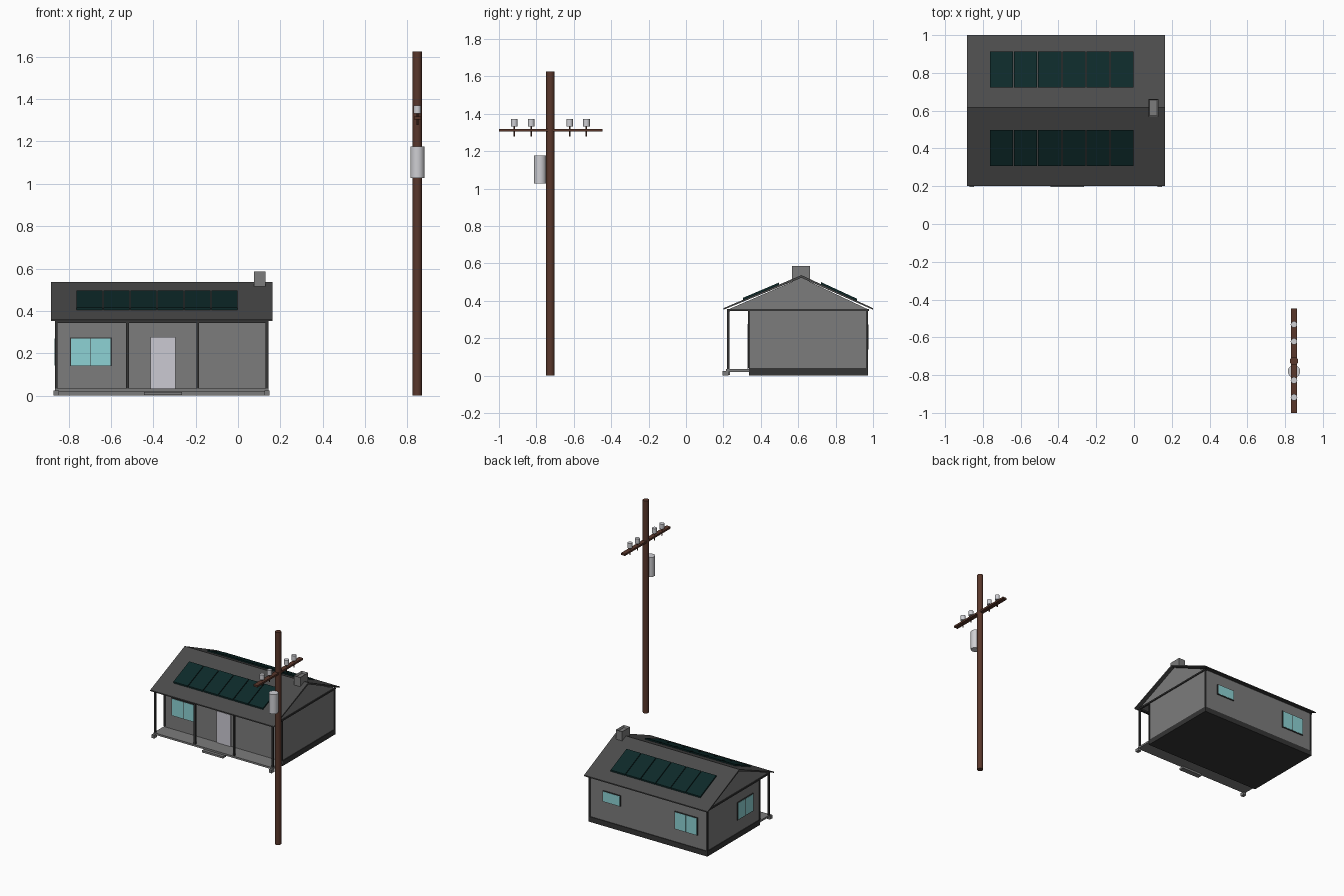
import bpy
import bmesh
from math import atan2, hypot
from mathutils import Vector

if "Cube" in bpy.data.objects:
    bpy.data.objects.remove(bpy.data.objects["Cube"])


def material(name, r, g, b):
    m = bpy.data.materials.new(name)
    m.use_nodes = True
    m.diffuse_color = (r, g, b, 1)
    bsdf = next(n for n in m.node_tree.nodes if n.type == 'BSDF_PRINCIPLED')
    bsdf.inputs["Base Color"].default_value = (r, g, b, 1)
    bsdf.inputs["Roughness"].default_value = 0.8
    return m


WALL = material("wall_grey", 0.2, 0.2, 0.2)
ROOF = material("roof_charcoal", 0.07, 0.07, 0.07)
TRIM = material("trim_dark", 0.035, 0.035, 0.035)
SOLAR = material("solar_teal", 0.004, 0.022, 0.022)
GLASS = material("window_aqua", 0.27, 0.65, 0.66)
DOOR = material("door_pale", 0.6, 0.59, 0.65)
WOOD = material("pole_brown", 0.1, 0.038, 0.024)
METAL = material("metal_light", 0.62, 0.62, 0.65)


def from_bmesh(name, bm, mat):
    bmesh.ops.recalc_face_normals(bm, faces=bm.faces)
    me = bpy.data.meshes.new(name)
    bm.to_mesh(me)
    bm.free()
    ob = bpy.data.objects.new(name, me)
    bpy.context.collection.objects.link(ob)
    me.materials.append(mat)
    return ob


def box(name, x, y, z, mat):
    """Box from (min, max) ranges."""
    bm = bmesh.new()
    bmesh.ops.create_cube(bm, size=1)
    for v in bm.verts:
        v.co = Vector([(r[0] + r[1]) / 2 + c * (r[1] - r[0]) for r, c in zip((x, y, z), v.co)])
    return from_bmesh(name, bm, mat)


def prism(name, profile, x, mat):
    """Extrude a (y, z) profile along x."""
    bm = bmesh.new()
    face = bm.faces.new([bm.verts.new((x[0], p, q)) for p, q in profile])
    out = bmesh.ops.extrude_face_region(bm, geom=[face])["geom"]
    bmesh.ops.translate(bm, verts=[v for v in out if isinstance(v, bmesh.types.BMVert)],
                        vec=(x[1] - x[0], 0, 0))
    return from_bmesh(name, bm, mat)


def cylinder(name, x, y, z, radius, mat, sides=16):
    bm = bmesh.new()
    bmesh.ops.create_cone(bm, cap_ends=True, segments=sides, radius1=radius,
                          radius2=radius, depth=z[1] - z[0])
    bmesh.ops.translate(bm, verts=bm.verts, vec=(x, y, sum(z) / 2))
    ob = from_bmesh(name, bm, mat)
    bpy.context.view_layer.objects.active = ob
    ob.select_set(True)
    bpy.ops.object.shade_smooth_by_angle(angle=0.6)
    ob.select_set(False)
    return ob


# House body
X0, X1 = -0.857, 0.137
Y0, Y1 = 0.337, 0.968
EAVE, RIDGE, RIDGE_Y = 0.352, 0.537, 0.617
FRONT, BACK = 0.2, 1.0
box("house_walls", (X0, X1), (Y0, Y1), (0.002, EAVE), WALL)
box("plinth", (X0 - 0.005, X1 + 0.005), (Y0, Y1 + 0.005), (0, 0.04), TRIM)
for i, x in enumerate((X0, X1)):
    for j, y in enumerate((Y0, Y1)):
        box(f"corner_trim_{i}{j}", (x - 0.006, x + 0.006), (y - 0.005, y + 0.005),
            (0.04, EAVE), TRIM)

# Gable infill, tie beams and the two roof slopes
prism("gable_infill", [(0.222, EAVE), (0.978, EAVE), (RIDGE_Y, RIDGE - 0.014)], (X0, X1), WALL)
for side, x in (("right", X0), ("left", X1)):
    box(f"gable_beam_{side}", (x - 0.007, x + 0.007), (0.222, 0.978), (0.345, 0.357), TRIM)
T = 0.014
for side, y in (("front", FRONT), ("back", BACK)):
    prism(f"roof_{side}", [(y, EAVE), (y, EAVE + T * 0.6), (RIDGE_Y, RIDGE),
                           (RIDGE_Y, RIDGE - T)], (-0.883, 0.163), ROOF)
box("porch_beam", (X0 - 0.007, X1 + 0.007), (0.218, 0.234), (0.342, 0.356), TRIM)

# Chimney with a recessed flue
chimney = box("chimney", (0.076, 0.13), (0.567, 0.663), (0.48, 0.587), WALL)
bm = bmesh.new()
bm.from_mesh(chimney.data)
top = [f for f in bm.faces if f.normal.z > 0.9]
bmesh.ops.inset_region(bm, faces=top, thickness=0.01)
bmesh.ops.translate(bm, verts=top[0].verts, vec=(0, 0, -0.015))
bm.to_mesh(chimney.data)
bm.free()

# Solar panels, six on each slope
for side, eave_y, y_low, y_high in (("front", FRONT, 0.306, 0.498), ("back", BACK, 0.914, 0.722)):
    slope = (RIDGE - EAVE - T * 0.6) / (RIDGE_Y - eave_y)

    def roof_z(y):
        return EAVE + T * 0.6 + (y - eave_y) * slope

    for i in range(6):
        x = -0.762 + i * 0.1275
        prism(f"solar_panel_{side}_{i + 1}",
              [(y_low, roof_z(y_low) - 0.002), (y_high, roof_z(y_high) - 0.002),
               (y_high, roof_z(y_high) + 0.011), (y_low, roof_z(y_low) + 0.011)],
              (x, x + 0.122), SOLAR)


# Windows: a frame plate, with panes set just proud of it
def window(name, wall, along, z, panes):
    axis, at, sign = wall

    def plate(part, a, zz, depth, mat):
        d = sorted((at, at + sign * depth))
        if axis == "y":
            box(part, a, d, zz, mat)
        else:
            box(part, d, a, zz, mat)

    e = 0.004
    plate(f"{name}_frame", (along[0] - e, along[1] + e), (z[0] - e, z[1] + e), 0.007, TRIM)
    w = (along[1] - along[0]) / panes
    for i in range(panes):
        a = along[0] + i * w
        plate(f"{name}_pane_{i + 1}", (a + 0.002, a + w - 0.002), z, 0.009, GLASS)


WIN_Z = (0.143, 0.27)
window("front_window", ("y", Y0, -1), (-0.79, -0.6), WIN_Z, 2)
window("back_window", ("y", Y1, 1), (-0.776, -0.59), WIN_Z, 2)
window("back_small_window", ("y", Y1, 1), (-0.125, 0.022), (0.19, 0.265), 1)
window("side_window", ("x", X0, -1), (0.42, 0.606), WIN_Z, 2)
box("front_door", (-0.412, -0.295), (Y0 - 0.008, Y0), (0.035, 0.277), DOOR)

# Porch
box("porch_floor", (X0 - 0.007, X1 + 0.007), (0.215, Y0), (0.02, 0.034), WALL)
box("porch_step", (-0.443, -0.265), (0.195, 0.235), (0.003, 0.018), WALL)
for i, x in enumerate((-0.858, -0.522, -0.19, 0.136)):
    box(f"porch_post_{i + 1}", (x - 0.007, x + 0.007), (0.219, 0.233), (0.03, 0.35), TRIM)
for side, x in (("right", -0.858), ("left", 0.136)):
    box(f"porch_foot_{side}", (x - 0.012, x + 0.012), (0.195, 0.228), (0, 0.024), WALL)

# Utility pole
PX, PY = 0.847, -0.725
cylinder("utility_pole", PX, PY, (0, 1.625), 0.0225, WOOD, 12)
box("crossarm", (PX - 0.017, PX + 0.017), (-1.0, -0.447), (1.305, 1.319), WOOD)
for i, off in enumerate((-0.193, -0.103, 0.103, 0.193)):
    cylinder(f"insulator_pin_{i + 1}", PX, PY + off, (1.277, 1.34), 0.004, WOOD, 8)
    cylinder(f"insulator_{i + 1}", PX, PY + off, (1.333, 1.371), 0.0175, METAL)
cylinder("transformer", PX, -0.78, (1.028, 1.177), 0.033, METAL, 20)
